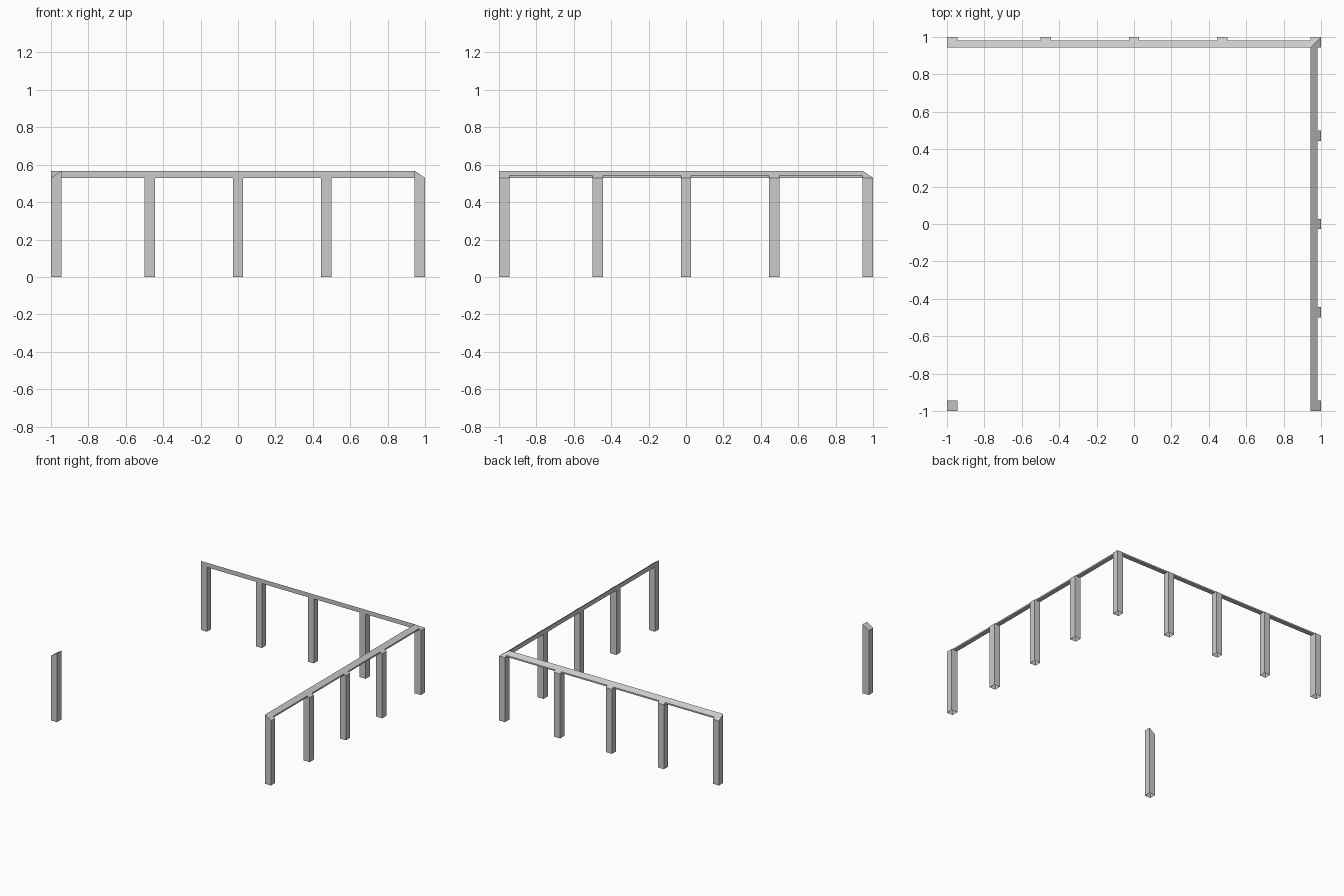
import bpy
import bmesh

HIGH, LOW = 0.567, 0.53     # inner and outer height of the bevelled tops
W = 0.055                   # post thickness
RAIL = 0.037                # rail depth
IN = 1 - W                  # inner edge of the outer posts

cube = bpy.data.objects.get("Cube")
if cube:
    bpy.data.objects.remove(cube, do_unlink=True)

grey = bpy.data.materials.new("stone_grey")
grey.use_nodes = True
colour = (0.6, 0.6, 0.6, 1)
grey.diffuse_color = colour
grey.node_tree.nodes["Principled BSDF"].inputs["Base Color"].default_value = colour


def solid(name, xs, ys, base, slope, open_base=False):
    """Box whose top falls toward the outside along the axes in slope."""
    def top(x, y):
        reach = max(abs(x) if "x" in slope else 0, abs(y) if "y" in slope else 0)
        return HIGH - (HIGH - LOW) * max(0, reach - IN) / W

    bm = bmesh.new()
    for x in xs:
        for y in ys:
            bm.verts.new((x, y, base))
            bm.verts.new((x, y, top(x, y)))
    bmesh.ops.convex_hull(bm, input=bm.verts[:])
    bmesh.ops.dissolve_limit(bm, angle_limit=0.01, verts=bm.verts[:], edges=bm.edges[:])
    bmesh.ops.recalc_face_normals(bm, faces=bm.faces[:])
    if open_base:
        under = [f for f in bm.faces if f.normal.z < -0.9]
        bmesh.ops.delete(bm, geom=under, context="FACES_ONLY")
    mesh = bpy.data.meshes.new(name)
    bm.to_mesh(mesh)
    bm.free()
    mesh.materials.append(grey)
    obj = bpy.data.objects.new(name, mesh)
    bpy.context.collection.objects.link(obj)


def post(name, x, y, slope):
    h = W / 2
    solid(name, (x - h, x + h), (y - h, y + h), 0, slope, open_base=True)


EDGE = 1 - W / 2
MID = 0.472

# Corner posts: the back left-hand one is hipped both ways
post("front_right_post", -EDGE, -EDGE, "x")
post("front_left_post", EDGE, -EDGE, "x")
post("back_right_post", -EDGE, EDGE, "y")
post("back_left_post", EDGE, EDGE, "xy")

# Intermediate posts along the two railed sides
for i, p in enumerate((-MID, 0, MID), 1):
    post(f"back_post_{i}", p, EDGE, "y")
    post(f"side_post_{i}", EDGE, p, "x")

# Rails with the same bevel, set flush with the inner side of the posts
solid("back_rail", (-1, IN), (IN, IN + RAIL), LOW, "y")
solid("side_rail", (IN, IN + RAIL), (-IN, IN), LOW, "x")
